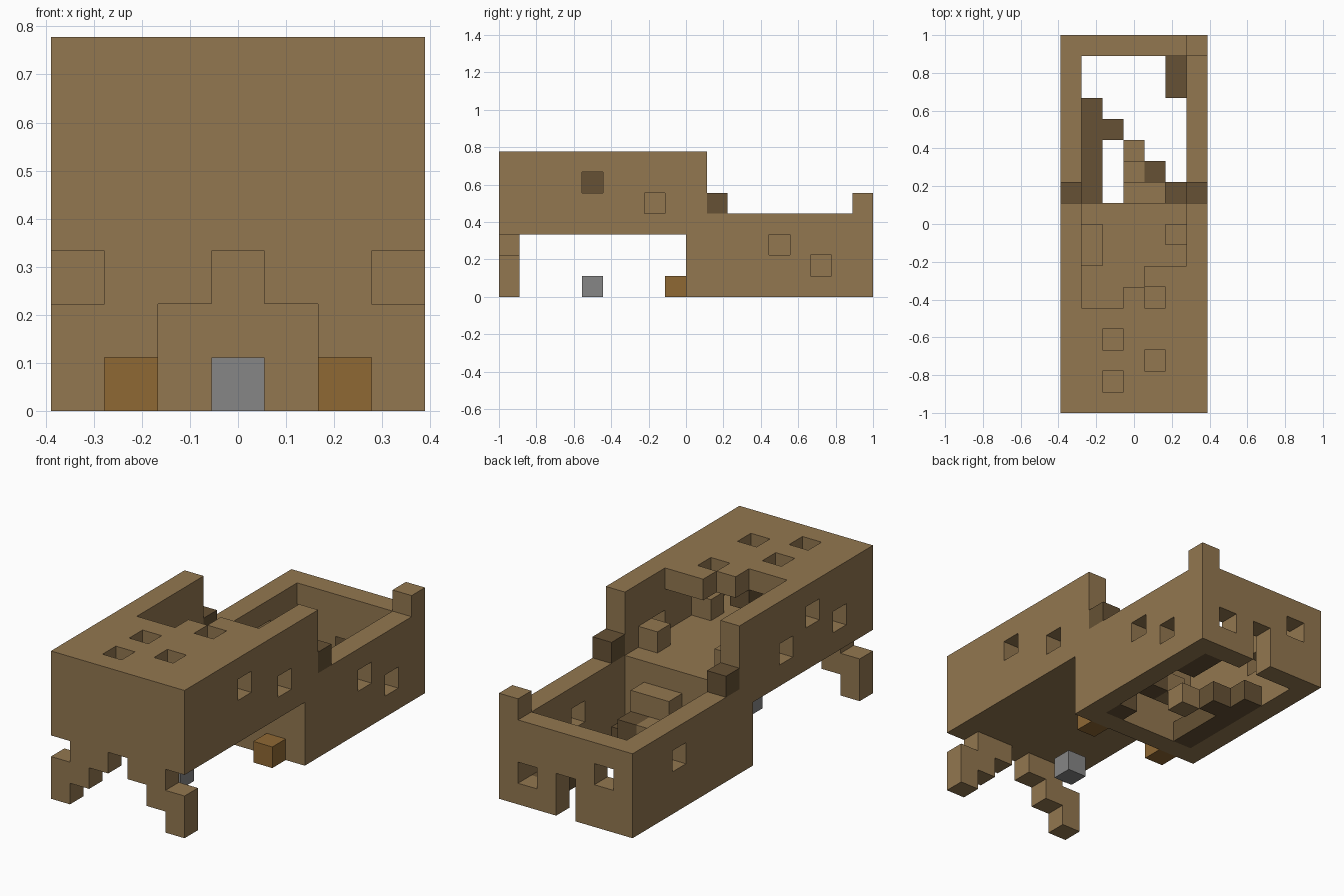
import bpy
import bmesh
from mathutils import Vector

cube = bpy.data.objects.get("Cube")
if cube:
    bpy.data.objects.remove(cube, do_unlink=True)

UNIT = 1 / 9                      # one block
NX, NY = 7, 18                    # blocks across and along
DIRS = [Vector(d) for d in ((1, 0, 0), (-1, 0, 0), (0, 1, 0), (0, -1, 0), (0, 0, 1), (0, 0, -1))]


def material(name, color):
    m = bpy.data.materials.new(name)
    m.use_nodes = True
    m.diffuse_color = (*color, 1)
    m.node_tree.nodes["Principled BSDF"].inputs["Base Color"].default_value = (*color, 1)
    return m


tan = material("tan wood", (0.29, 0.185, 0.08))
dark = material("dark wood", (0.133, 0.083, 0.035))
gold = material("golden brown", (0.275, 0.14, 0.034))
grey = material("grey metal", (0.24, 0.24, 0.24))


def box(x0, x1, y0, y1, z0, z1):
    """All block cells in an inclusive range."""
    return {(x, y, z) for x in range(x0, x1 + 1)
            for y in range(y0, y1 + 1) for z in range(z0, z1 + 1)}


parts = []


def part(name, mat, cells):
    parts.append((name, mat, cells))


# Raised front hull: hollow box, open at the back
front_hull = box(0, 6, 0, 9, 3, 6) - box(1, 5, 1, 9, 4, 5)
for x, start in zip(range(1, 6), (5, 5, 6, 7, 7)):      # stepped roof opening
    front_hull -= box(x, x, start, 9, 6, 6)
front_hull -= {(x, y, 6) for x, y in ((2, 1), (4, 2), (2, 3), (4, 5))}
front_hull -= {(6, y, z) for y, z in ((4, 5), (7, 4))}
front_hull -= {(0, y, z) for y, z in ((2, 4), (4, 5), (6, 4))}
part("front_hull", tan, front_hull)

# Lower rear hull: four walls without floor or roof
rear_hull = box(0, 6, 9, 17, 0, 3) - box(1, 5, 10, 16, 0, 3) - front_hull
rear_hull -= {(6, 13, 2), (6, 15, 1), (0, 14, 2)}       # side windows
rear_hull -= {(5, 17, 1), (1, 17, 2)}                   # back windows
rear_hull -= box(3, 3, 17, 17, 0, 1)                    # back slot
part("rear_hull", tan, rear_hull)
part("corner_post", tan, {(6, 17, 4)})

# Stepped front legs and the small blocks mirrored across the middle
leg = [(2, 2), (1, 2), (1, 1), (0, 1), (0, 0)]
for side, flip in (("right", False), ("left", True)):
    def mx(x):
        return NX - 1 - x if flip else x
    part(side + "_front_leg", tan, {(mx(x), 0, z) for x, z in leg})
    part(side + "_gold_block", gold, {(mx(1), 8, 0)})
    part(side + "_rail_block", dark, {(mx(0), 10, 4)})

part("grey_block", grey, {(3, 4, 0)})

# Loose blocks inside the front hull
part("right_bench", tan, box(1, 1, 7, 8, 4, 4))
part("left_bench", tan, {(5, 8, 4)})
part("forward_bench", tan, {(5, 4, 4)})
part("hanging_block", dark, {(3, 4, 5)})

# Stairs and dark floor remains inside the rear hull
part("stairs", tan, {(3, 10, 2), (4, 10, 2), (3, 11, 1), (3, 12, 0)})
part("stair_side", dark, {(4, 11, 1)})
part("floor_strip", dark, box(1, 1, 10, 14, 0, 0) | {(2, 13, 0)})
part("floor_front_block", dark, {(5, 10, 0)})
part("floor_back_strip", dark, box(5, 5, 15, 16, 0, 0))

filled = set().union(*(cells for _, _, cells in parts))


def build(name, mat, cells):
    """Mesh of the exposed block faces."""
    bm = bmesh.new()
    for cell in sorted(cells):
        c = Vector(cell) + Vector((0.5, 0.5, 0.5))
        for d in DIRS:
            if tuple(int(v) for v in Vector(cell) + d) in filled:
                continue
            u = Vector((d.y, d.z, d.x))
            w = d.cross(u)
            corners = [c + (d + a * u + b * w) / 2
                       for a, b in ((-1, -1), (1, -1), (1, 1), (-1, 1))]
            bm.faces.new([bm.verts.new(((p.x - NX / 2) * UNIT, (p.y - NY / 2) * UNIT, p.z * UNIT))
                          for p in corners])
    bmesh.ops.remove_doubles(bm, verts=bm.verts, dist=UNIT / 100)
    mesh = bpy.data.meshes.new(name)
    bm.to_mesh(mesh)
    bm.free()
    mesh.materials.append(mat)
    bpy.context.scene.collection.objects.link(bpy.data.objects.new(name, mesh))


for entry in parts:
    build(*entry)
